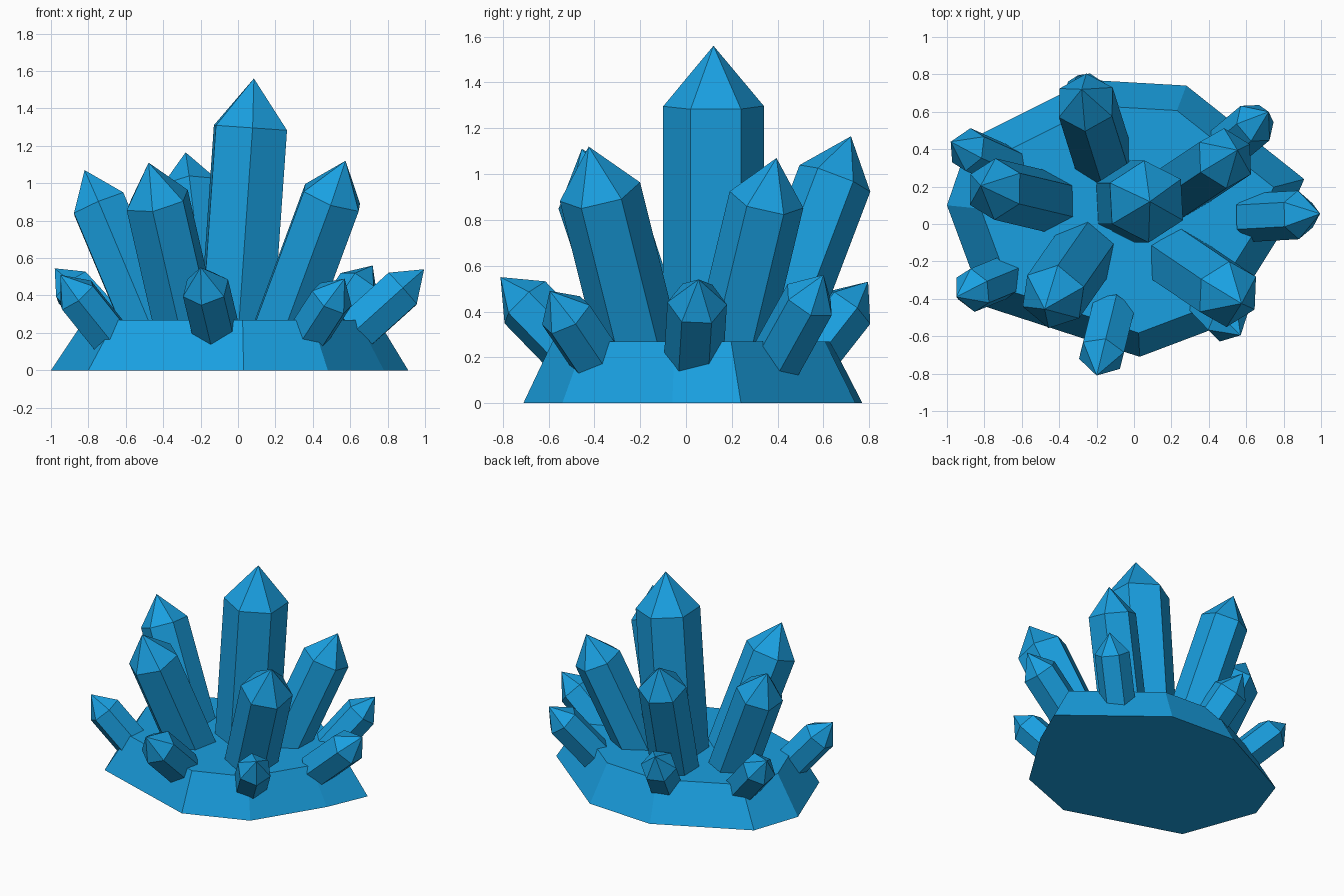
import bpy, bmesh
from math import cos, sin, radians
from mathutils import Vector

if "Cube" in bpy.data.objects:
    bpy.data.objects.remove(bpy.data.objects["Cube"])

blue = bpy.data.materials.new("crystal_blue")
blue.diffuse_color = (0.01, 0.35, 0.75, 1)
blue.use_nodes = True
blue.node_tree.nodes["Principled BSDF"].inputs["Base Color"].default_value = blue.diffuse_color
UP = Vector((0, 0, 1))


def make_object(name, bm):
    bmesh.ops.recalc_face_normals(bm, faces=bm.faces)
    mesh = bpy.data.meshes.new(name)
    bm.to_mesh(mesh)
    bm.free()
    mesh.materials.append(blue)
    obj = bpy.data.objects.new(name, mesh)
    bpy.context.collection.objects.link(obj)
    return obj


def crystal(name, tip, axis, radius, length, phase=30):
    """Hexagonal prism with a six-sided point, ending at tip."""
    tip, axis = Vector(tip), Vector(axis).normalized()
    turn = UP.rotation_difference(axis)
    bm = bmesh.new()

    def ring(distance):
        return [bm.verts.new(tip - axis * distance + turn @ Vector(
            (radius * cos(radians(phase + 60 * i)), radius * sin(radians(phase + 60 * i)), 0)))
            for i in range(6)]

    low, high = ring(length), ring(radius * 1.2)
    point = bm.verts.new(tip)
    bm.faces.new(low)
    for i in range(6):
        j = (i + 1) % 6
        bm.faces.new((low[i], low[j], high[j], high[i]))
        bm.faces.new((high[i], high[j], point))
    make_object(name, bm)


# Rock base: irregular nine-sided slab narrowing to the top
outline = [(0.91, 0.24), (0.28, 0.74), (-0.24, 0.77), (-0.88, 0.45), (-1.0, 0.1),
           (-0.8, -0.44), (0.03, -0.71), (0.48, -0.54), (0.78, -0.06)]
bm = bmesh.new()
bottom = [bm.verts.new((x, y, 0)) for x, y in outline]
top = [bm.verts.new((x * 0.82, y * 0.82, 0.27)) for x, y in outline]
bm.faces.new(bottom)
bm.faces.new(top)
for i in range(len(outline)):
    j = (i + 1) % len(outline)
    bm.faces.new((bottom[i], bottom[j], top[j], top[i]))
make_object("rock_base", bm)

# Large crystals: tip, axis, radius, length, rotation
large = [
    ("main_crystal", (0.085, 0.12, 1.56), (0.07, 0, 1), 0.22, 1.36, 33),
    ("front_left_crystal", (-0.478, -0.455, 1.11), (-0.23, -0.33, 1), 0.18, 1.0, 20),
    ("front_right_crystal", (0.575, -0.425, 1.12), (0.37, -0.25, 1), 0.18, 1.0, 30),
    ("left_crystal", (-0.82, 0.205, 1.07), (-0.42, 0.1, 1), 0.165, 0.96, 30),
    ("back_right_crystal", (0.553, 0.395, 1.07), (0.36, 0.24, 1), 0.165, 0.96, 30),
    ("back_crystal", (-0.28, 0.72, 1.165), (-0.12, 0.38, 1), 0.165, 1.06, 30),
]
for item in large:
    crystal(*item)

# Small crystals around the rim: tip, tilt from vertical, radius, rotation
small = [
    ((-0.98, 0.44, 0.545), 45, 0.12, 30),
    ((-0.95, -0.39, 0.51), 41, 0.12, 30),
    ((-0.2, -0.81, 0.55), 45, 0.13, 16),
    ((0.57, -0.595, 0.49), 43, 0.12, 15),
    ((0.995, 0.055, 0.54), 48, 0.13, 30),
    ((0.72, 0.6, 0.56), 41, 0.12, 10),
    ((-0.3, 0.795, 0.53), 40, 0.125, 20),
]
for n, (tip, tilt, radius, phase) in enumerate(small, 1):
    out = Vector((tip[0], tip[1], 0)).normalized()
    axis = out * sin(radians(tilt)) + UP * cos(radians(tilt))
    crystal(f"small_crystal_{n}", tip, axis, radius, 0.5, phase)
